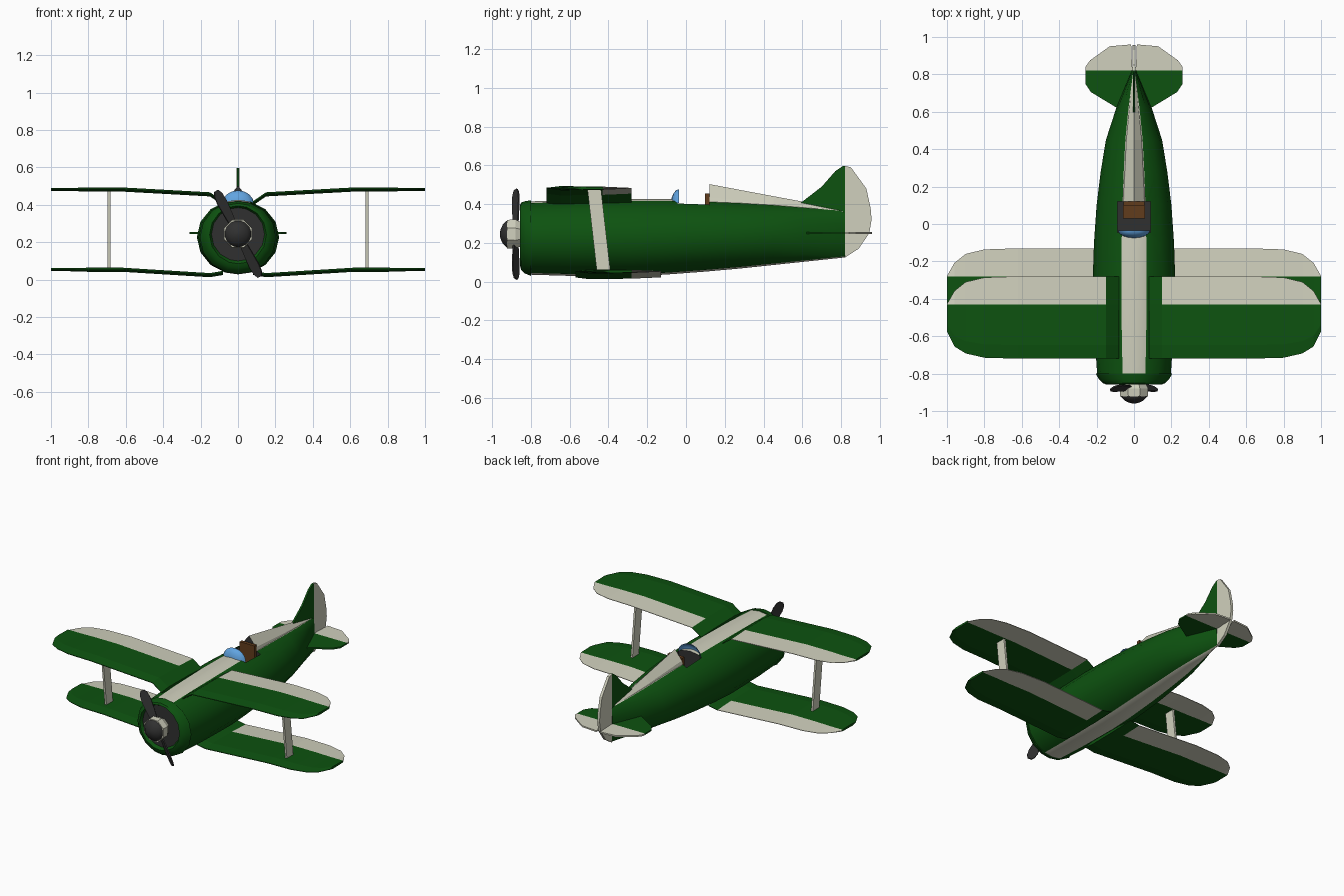
import bpy, bmesh, math
from mathutils import Vector, Matrix

if "Cube" in bpy.data.objects:
    bpy.data.objects.remove(bpy.data.objects["Cube"])


def mat(name, rgb):
    m = bpy.data.materials.new(name)
    m.diffuse_color = (*rgb, 1)
    m.use_nodes = True
    m.node_tree.nodes["Principled BSDF"].inputs["Base Color"].default_value = m.diffuse_color
    return m


GREEN = mat("dark green", (0.004, 0.085, 0.005))
CREAM = mat("cream", (0.63, 0.63, 0.51))
DARK = mat("charcoal", (0.03, 0.03, 0.03))
BLUE = mat("glass blue", (0.12, 0.37, 0.75))
BROWN = mat("leather brown", (0.12, 0.045, 0.012))


def finish(name, bm, mats, smooth=0, mirror=False):
    bmesh.ops.remove_doubles(bm, verts=bm.verts, dist=0.0002)
    bmesh.ops.recalc_face_normals(bm, faces=bm.faces)
    me = bpy.data.meshes.new(name)
    bm.to_mesh(me)
    bm.free()
    for m in mats:
        me.materials.append(m)
    ob = bpy.data.objects.new(name, me)
    bpy.context.collection.objects.link(ob)
    if mirror:
        ob.modifiers.new("mirror", 'MIRROR').use_mirror_merge = False
    if smooth:
        bpy.ops.object.select_all(action='DESELECT')
        ob.select_set(True)
        bpy.context.view_layer.objects.active = ob
        bpy.ops.object.shade_smooth_by_angle(angle=math.radians(smooth))
    return ob


def skin(name, rings, mats, rule, caps=(0, 0), smooth=0, mirror=False):
    """Join closed rings of points; rule(ring, segment) picks the material."""
    bm = bmesh.new()
    vs = [[bm.verts.new(p) for p in r] for r in rings]
    n = len(rings[0])
    for i in range(len(vs) - 1):
        for j in range(n):
            k = (j + 1) % n
            f = bm.faces.new((vs[i][j], vs[i][k], vs[i + 1][k], vs[i + 1][j]))
            f.material_index = rule(i, j)
    for ring, c in ((vs[0], caps[0]), (vs[-1], caps[1])):
        bm.faces.new(ring).material_index = c
    return finish(name, bm, mats, smooth, mirror)


def plate(name, pts, thick, m, mirror=False, xform=None):
    """Flat outline given some thickness, centred on the outline."""
    t = Vector(thick) / 2
    bm = bmesh.new()
    a = [bm.verts.new(Vector(p) - t) for p in pts]
    b = [bm.verts.new(Vector(p) + t) for p in pts]
    bm.faces.new(a)
    bm.faces.new(b[::-1])
    for i in range(len(a)):
        j = (i + 1) % len(a)
        bm.faces.new((a[i], a[j], b[j], b[i]))
    if xform:
        bm.transform(xform)
    return finish(name, bm, [m], mirror=mirror)


def box(name, x, y0, y1, z0, z1, mats, index=0):
    ob = plate(name, [(-x, y0, (z0 + z1) / 2), (x, y0, (z0 + z1) / 2),
                      (x, y1, (z0 + z1) / 2), (-x, y1, (z0 + z1) / 2)],
               (0, 0, z1 - z0), mats[0])
    for m in mats[1:]:
        ob.data.materials.append(m)
    for p in ob.data.polygons:
        p.material_index = index
    return ob


# Oval body section: narrow top and bottom bands plus round sides
ANG = [0, 18, 42, 66, 90, 114, 138, 162, 180]
ANG += [360 - a for a in ANG[-2:0:-1]]


def oval(y, w, z0, z1):
    return [(w * math.sin(math.radians(a)), y,
             (z0 + z1) / 2 + (z1 - z0) / 2 * math.cos(math.radians(a))) for a in ANG]


# Fuselage with cream bands above and below
body = [(-0.80, 0.197, 0.036, 0.414), (-0.6, 0.211, 0.03, 0.422),
        (-0.28, 0.22, 0.028, 0.427), (-0.1, 0.214, 0.037, 0.426),
        (0.1, 0.2, 0.052, 0.421), (0.28, 0.178, 0.068, 0.413),
        (0.45, 0.15, 0.086, 0.402), (0.62, 0.095, 0.104, 0.387),
        (0.82, 0.012, 0.125, 0.37)]
fus = skin("fuselage", [oval(*s) for s in body], [GREEN, CREAM, DARK],
           lambda i, j: int(j in (0, 7, 8, 15)))

# Cockpit opening cut from the body
cut = box("cockpit_cutter", 0.088, -0.045, 0.12, 0.24, 0.6, [GREEN, CREAM, DARK], 2)
b = fus.modifiers.new("cockpit", 'BOOLEAN')
b.operation, b.object, b.solver = 'DIFFERENCE', cut, 'EXACT'
bpy.ops.object.select_all(action='DESELECT')
fus.select_set(True)
bpy.context.view_layer.objects.active = fus
bpy.ops.object.modifier_apply(modifier="cockpit")
bpy.data.objects.remove(cut)
bpy.ops.object.shade_smooth_by_angle(angle=math.radians(30))

# Engine cowl with a recessed dark face
cowl = [(-0.838, 0.142, 0.1, 0.385), (-0.857, 0.152, 0.085, 0.395),
        (-0.85, 0.168, 0.062, 0.408), (-0.83, 0.188, 0.042, 0.415),
        (-0.80, 0.204, 0.03, 0.42), (-0.796, 0.19, 0.042, 0.408)]
skin("engine_cowl", [oval(*s) for s in cowl], [GREEN, DARK],
     lambda i, j: 0, caps=(1, 0), smooth=35)

# Headrest fairing tapering to the tail
fair = [(0.12, 0.062, 0.40, 0.503), (0.45, 0.045, 0.385, 0.441), (0.81, 0.006, 0.36, 0.374)]
skin("headrest_fairing",
     [[(-w, y, z0), (-w * 0.85, y, z0 + (z1 - z0) * 0.35), (0, y, z1),
       (w * 0.85, y, z0 + (z1 - z0) * 0.35), (w, y, z0)] for y, w, z0, z1 in fair],
     [CREAM, DARK], lambda i, j: 0, caps=(1, 0))
box("seat_back", 0.056, 0.098, 0.121, 0.24, 0.455, [BROWN])
box("seat_cushion", 0.06, 0.03, 0.1, 0.24, 0.28, [BROWN])

# Windshield: quarter of a squashed ball
bm = bmesh.new()
bmesh.ops.create_uvsphere(bm, u_segments=16, v_segments=8, radius=1)
for axis in ((0, 1, 0), (0, 0, -1)):
    bmesh.ops.bisect_plane(bm, geom=bm.verts[:] + bm.edges[:] + bm.faces[:],
                           plane_co=(0, 0, 0), plane_no=axis, clear_outer=True)
bm.transform(Matrix.Translation((0, -0.035, 0.405)) @ Matrix.Diagonal((0.085, 0.042, 0.072, 1)))
finish("windshield", bm, [BLUE], smooth=40)


# Wings: section stations of x, leading y, trailing y, height
def wing(name, dy, heights):
    hr, h0, h1 = heights
    st = [(0.08, -0.72, -0.28, hr), (0.15, -0.72, -0.28, h0), (0.62, -0.72, -0.28, h1),
          (0.8, -0.715, -0.286, h1), (0.9, -0.692, -0.31, h1),
          (0.96, -0.655, -0.358, h1), (1.0, -0.575, -0.428, h1)]
    rings = []
    for x, ya, yb, z in st:
        t = 0.011 if x < 0.85 else 0.008
        ym = ya + 0.25 * (-0.43 - ya)
        rings.append([(x, y + dy, z + s * t) for y, s in (
            (ya, 0.2), (ym, 1), (-0.43, 0.75), (yb, 0.15),
            (yb, -0.15), (-0.43, -0.75), (ym, -1), (ya, -0.2))])
    skin(name, rings, [GREEN, CREAM], lambda i, j: int(i > 0 and j in (2, 3, 4)),
         mirror=True)


wing("upper_wing", 0, (0.408, 0.456, 0.482))
wing("lower_wing", 0.15, (0.036, 0.024, 0.053))

# Wing struts
plate("wing_strut", [(0.69, -0.508, 0.475), (0.69, -0.438, 0.475),
                     (0.69, -0.39, 0.055), (0.69, -0.46, 0.055)],
      (0.014, 0, 0), CREAM, mirror=True)

# Tail fin and rudder
plate("tail_fin", [(0, y, z) for y, z in (
    (0.57, 0.385), (0.6, 0.413), (0.7, 0.49), (0.77, 0.57), (0.81, 0.597),
    (0.82, 0.597), (0.82, 0.3), (0.6, 0.3))], (0.012, 0, 0), GREEN)
plate("rudder", [(0, y, z) for y, z in (
    (0.82, 0.597), (0.85, 0.59), (0.93, 0.48), (0.952, 0.38), (0.957, 0.32),
    (0.945, 0.25), (0.89, 0.17), (0.82, 0.125))], (0.018, 0, 0), CREAM)

# Tailplane and elevators
plate("tailplane", [(x, y, 0.25) for x, y in (
    (0.0, 0.62), (0.09, 0.62), (0.23, 0.705), (0.26, 0.75), (0.26, 0.82), (0.0, 0.82))],
    (0, 0, 0.01), GREEN, mirror=True)
plate("elevator", [(x, y, 0.25) for x, y in (
    (0.008, 0.82), (0.26, 0.82), (0.26, 0.84), (0.235, 0.875), (0.13, 0.95),
    (0.015, 0.96), (0.012, 0.88))], (0, 0, 0.01), CREAM, mirror=True)


# Spinner: cream hub and dark nose
def lathe(name, prof, n, m, smooth=0):
    rings = [[(r * math.sin(2 * math.pi * (k + 0.5) / n), y,
               0.245 + r * math.cos(2 * math.pi * (k + 0.5) / n)) for k in range(n)]
             for y, r in prof]
    skin(name, rings, [m], lambda i, j: 0, smooth=smooth)


lathe("propeller_hub", [(-0.835, 0.06), (-0.865, 0.074), (-0.88, 0.082), (-0.922, 0.08)], 8, CREAM)
lathe("spinner_nose", [(-0.915, 0.072), (-0.925, 0.07), (-0.945, 0.05),
                       (-0.956, 0.025), (-0.96, 0.006)], 16, DARK, 40)

# Two pitched propeller blades
half = [(0.03, 0.018), (0.11, 0.026), (0.19, 0.031), (0.235, 0.026), (0.258, 0.012)]
outline = [(w, 0, u) for u, w in half] + [(-w, 0, u) for u, w in half[::-1]]
for k in range(2):
    spin = Matrix.Rotation(math.radians(-27 + 180 * k), 4, 'Y')
    pitch = Matrix.Rotation(math.radians(33), 4, 'Z')
    plate("propeller_blade", outline, (0, 0.008, 0), DARK,
          xform=Matrix.Translation((0, -0.878, 0.245)) @ spin @ pitch)
